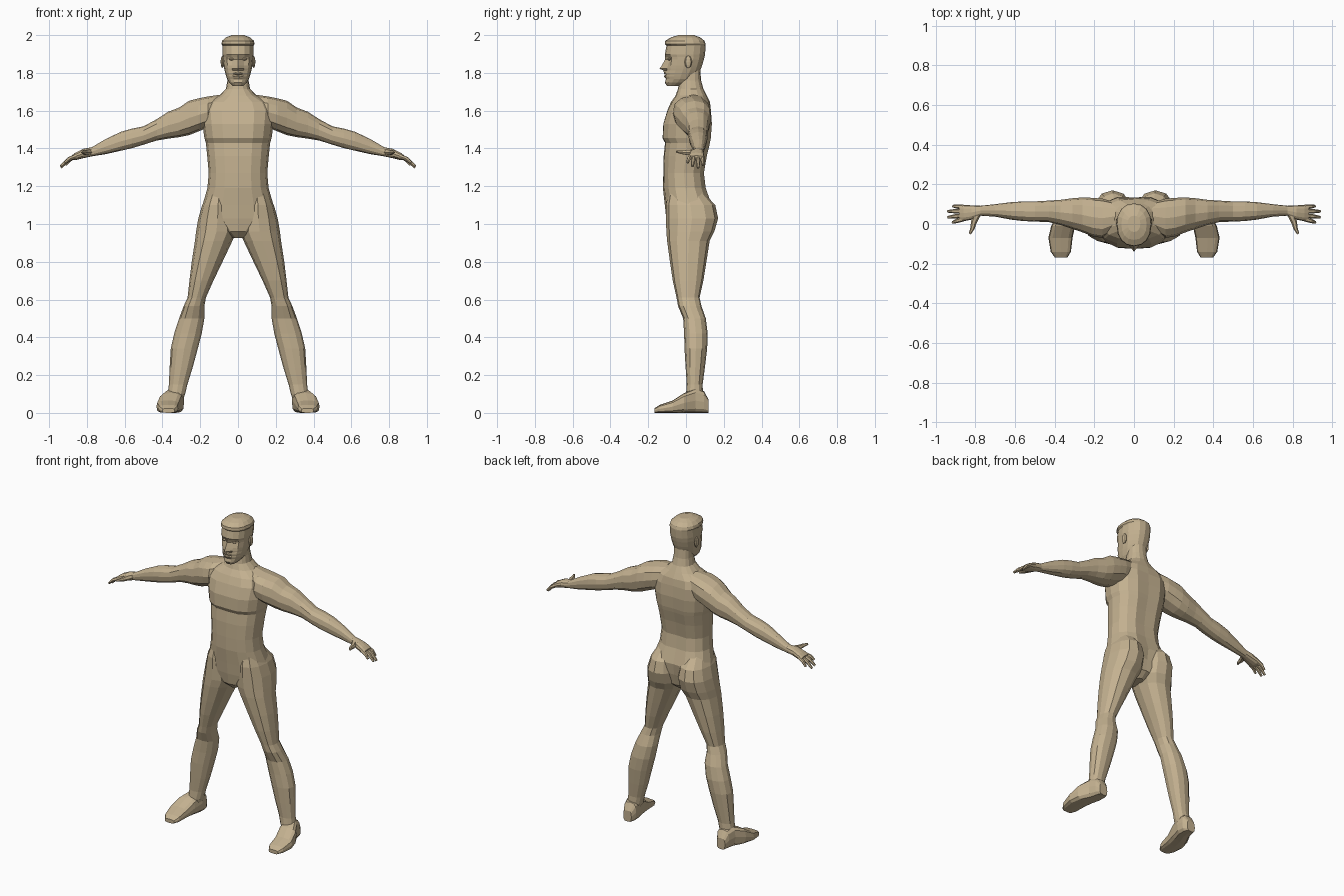
import bpy, bmesh, math
from mathutils import Vector

skin = bpy.data.materials.new("warm tan")
skin.diffuse_color = (0.55, 0.44, 0.28, 1)


def finish(name, bm):
    bmesh.ops.recalc_face_normals(bm, faces=bm.faces)
    me = bpy.data.meshes.new(name)
    bm.to_mesh(me)
    bm.free()
    me.materials.append(skin)
    ob = bpy.data.objects.new(name, me)
    bpy.context.collection.objects.link(ob)
    return ob


def skin_rings(name, rings):
    """Bridge closed rings of points and cap both ends."""
    bm = bmesh.new()
    rs = [[bm.verts.new(p) for p in r] for r in rings]
    n = len(rs[0])
    for a, b in zip(rs, rs[1:]):
        for i in range(n):
            j = (i + 1) % n
            bm.faces.new((a[i], a[j], b[j], b[i]))
    bm.faces.new(rs[0])
    bm.faces.new(rs[-1])
    return finish(name, bm)


def loft(name, rows, axis="z", n=12, side=1, power=0.85):
    """Rows: position, u min, u max, v min, v max, front centre push, back centre push, eye push."""
    rings = []
    for row in rows:
        t, u0, u1, v0, v1, front, back, eye = (tuple(row) + (0, 0, 0))[:8]
        ring = []
        for i in range(n):
            a = math.tau * i / n
            c, s = math.cos(a), math.sin(a)
            u = (u0 + u1) / 2 + (u1 - u0) / 2 * math.copysign(abs(c) ** power, c)
            v = (v0 + v1) / 2 + (v1 - v0) / 2 * math.copysign(abs(s) ** power, s)
            if i == n * 3 // 4:
                v += front
            elif i == n // 4:
                v += back
            elif abs(i - n * 3 // 4) == 1:
                v += eye
            p = {"z": (u, v, t), "x": (t, u, v), "y": (u, t, v)}[axis]
            ring.append((p[0] * side, p[1], p[2]))
        rings.append(ring)
    return skin_rings(name, rings)


def sym(rows):
    return [(r[0], -r[1], r[1]) + tuple(r[2:]) for r in rows]


def tube(name, pts, side, n=6):
    """Tapered finger through (x, y, z, radius) points."""
    ps = [Vector(p[:3]) for p in pts]
    rings = []
    for k, p in enumerate(ps):
        d = (ps[min(k + 1, len(ps) - 1)] - ps[max(k - 1, 0)]).normalized()
        a = d.cross(Vector((0, 0, 1))).normalized()
        b = d.cross(a)
        ring = []
        for i in range(n):
            t = math.tau * i / n
            q = p + (a * math.cos(t) + b * math.sin(t)) * pts[k][3]
            ring.append((q.x * side, q.y, q.z))
        rings.append(ring)
    return skin_rings(name, rings)


def blob(name, loc, size, seg=8):
    bm = bmesh.new()
    bmesh.ops.create_uvsphere(bm, u_segments=seg, v_segments=6, radius=1)
    for v in bm.verts:
        v.co = Vector([l + c * s for l, c, s in zip(loc, v.co, size)])
    return finish(name, bm)


# Torso with neck: z, half width, front, back, chest groove, spine groove
torso = loft("body", sym([
    (0.925, .03, -.06, .07), (0.96, .09, -.095, .11), (1.03, .19, -.105, .14, 0, -.02),
    (1.10, .188, -.112, .145, 0, -.015), (1.19, .162, -.122, .112, 0, -.01),
    (1.27, .155, -.124, .102, .004, -.01), (1.36, .163, -.122, .118, .004, -.012),
    (1.43, .17, -.115, .135, .004, -.012), (1.455, .178, -.13, .14, .006, -.012),
    (1.53, .188, -.128, .146, .008, -.012), (1.60, .195, -.105, .14, .006, -.01),
    (1.645, .17, -.08, .127), (1.68, .10, -.055, .11), (1.715, .064, -.043, .092),
    (1.76, .056, -.035, .08), (1.82, .053, -.03, .075)]), n=16)

# Head: nose, brow, eye sockets and hairline ledge come from the front pushes
head = loft("head", sym([
    (1.73, .028, -.10, -.03), (1.748, .046, -.112, .02), (1.768, .058, -.108, .045, .002),
    (1.78, .062, -.112, .055, -.004), (1.79, .065, -.11, .06, .004), (1.80, .068, -.112, .068, -.004),
    (1.813, .071, -.108, .075, -.012), (1.822, .073, -.108, .079, -.032),
    (1.838, .076, -.107, .085, -.022, 0, .004), (1.872, .08, -.102, .095, -.008, 0, .012),
    (1.885, .081, -.105, .098, -.006, 0, .006), (1.898, .083, -.112, .101),
    (1.945, .083, -.103, .104), (1.952, .088, -.112, .104), (1.97, .084, -.11, .098),
    (1.988, .064, -.08, .075), (2.0, .032, -.04, .042)]), n=16, power=0.9)

parts = [head]
for side, word in ((1, "left"), (-1, "right")):
    # Leg: z, inner, outer, front, back
    parts.append(loft(word + "_leg", [
        (1.17, .05, .155, -.09, .09), (1.10, .02, .19, -.107, .155), (1.03, .006, .21, -.106, .17),
        (0.96, .006, .222, -.104, .15), (0.91, .03, .228, -.10, .125), (0.80, .082, .245, -.085, .108),
        (0.70, .13, .257, -.07, .092), (0.61, .17, .267, -.05, .072), (0.565, .178, .288, -.042, .082),
        (0.50, .178, .312, -.015, .105), (0.42, .192, .338, -.01, .115), (0.34, .213, .356, -.008, .112),
        (0.24, .24, .362, -.002, .10), (0.15, .268, .366, .004, .088), (0.10, .28, .372, .0, .09),
        (0.06, .295, .37, .0, .09)], side=side, power=.9))
    # Foot: y, inner, outer, sole, top
    parts.append(loft(word + "_foot", [
        (-.168, .335, .40, 0, .024), (-.14, .318, .42, 0, .042), (-.07, .31, .432, 0, .066),
        (-.01, .297, .418, 0, .105), (.05, .285, .385, 0, .13), (.095, .287, .372, 0, .115),
        (.12, .303, .36, 0, .07)], "y", side=side, power=.6))
    # Arm: x, front, back, underside, top
    parts.append(loft(word + "_arm", [
        (.09, -.03, .11, 1.54, 1.685), (.16, -.07, .128, 1.51, 1.675), (.21, -.062, .132, 1.49, 1.665),
        (.26, -.042, .134, 1.47, 1.652), (.31, -.025, .13, 1.46, 1.617), (.37, -.005, .122, 1.452, 1.594),
        (.43, .01, .118, 1.442, 1.555), (.50, .012, .114, 1.42, 1.517), (.56, .015, .114, 1.402, 1.505),
        (.62, .022, .11, 1.388, 1.488), (.70, .037, .10, 1.37, 1.45), (.775, .042, .092, 1.358, 1.406),
        (.82, .022, .094, 1.348, 1.398), (.86, .014, .097, 1.338, 1.378),
        (.882, .018, .094, 1.338, 1.362)], "x", side=side))
    # Fingers: base y, tip x, tip y, tip z
    for k, (y, tx, ty, tz) in enumerate([(.024, .915, .008, 1.325), (.043, .938, .034, 1.305),
                                         (.065, .938, .064, 1.298), (.086, .912, .09, 1.312)]):
        parts.append(tube(f"{word}_finger_{k}", [
            (.86, y, 1.357, .011), ((.87 + tx) / 2, (y + ty) / 2, (1.355 + tz) / 2 + .006, .011),
            (tx, ty, tz, .007)], side))
    parts.append(tube(word + "_thumb", [
        (.79, .05, 1.38, .018), (.808, .01, 1.378, .015), (.815, -.022, 1.38, .011),
        (.828, -.05, 1.383, .006)], side))
    # Ear
    parts.append(blob(word + "_ear", (.083 * side, .012, 1.858), (.009, .02, .033)))

# Fuse everything into one continuous skin
bpy.context.view_layer.objects.active = torso
for ob in parts:
    mod = torso.modifiers.new("fuse", "BOOLEAN")
    mod.operation, mod.solver, mod.object = "UNION", "EXACT", ob
    bpy.ops.object.modifier_apply(modifier=mod.name)
    bpy.data.objects.remove(ob)

# Eyes and lips
for side, word in ((1, "left"), (-1, "right")):
    blob(word + "_eye", (.034 * side, -.088, 1.873), (.014, .009, .007))
for name, z in (("upper_lip", 1.797), ("lower_lip", 1.782)):
    blob(name, (0, -.107, z), (.026, .01, .006))
